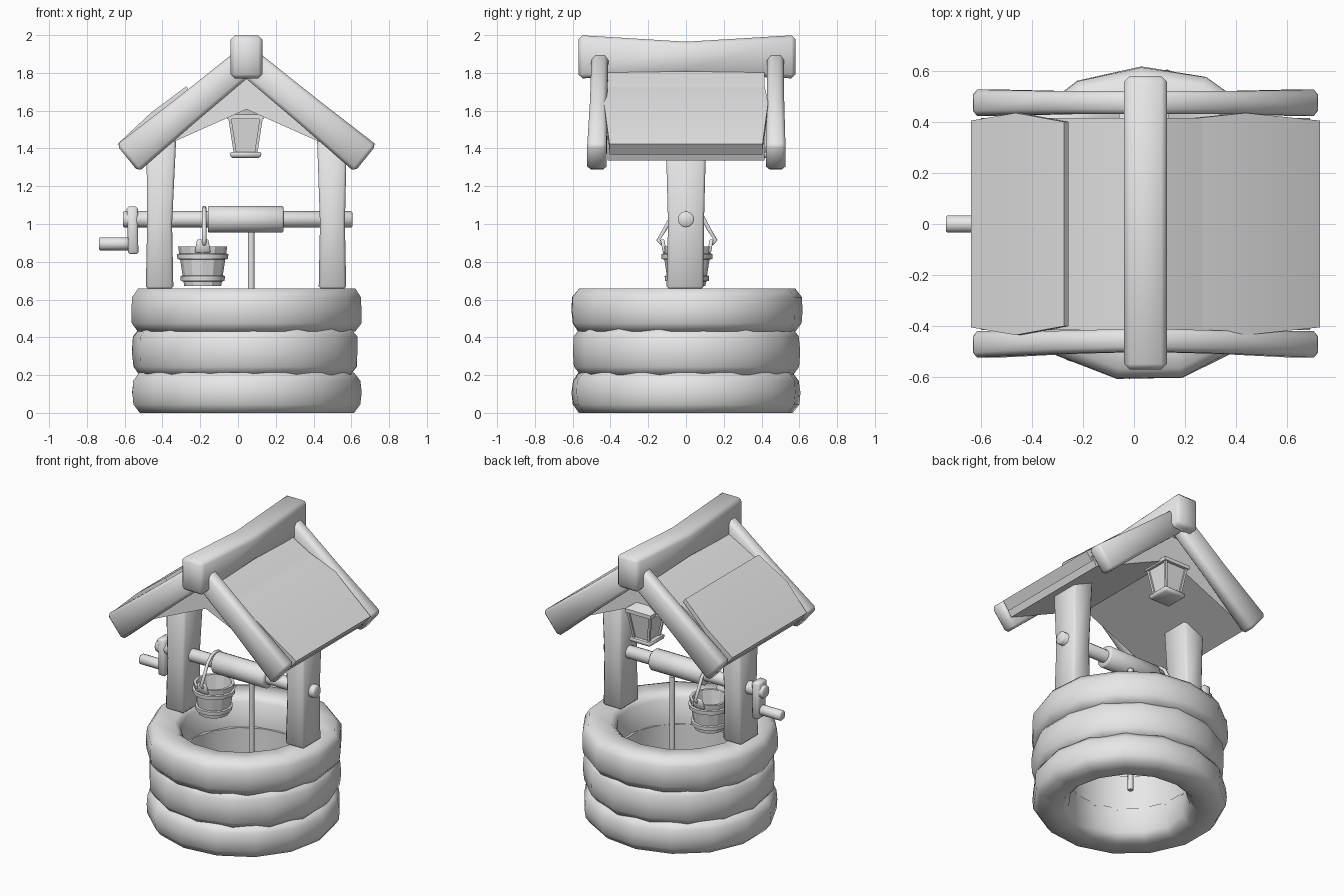
import bpy, bmesh, math, random
from mathutils import Vector

random.seed(4)
if "Cube" in bpy.data.objects:
    bpy.data.objects.remove(bpy.data.objects["Cube"])

GREY = (0.8, 0.8, 0.8, 1)
mat = bpy.data.materials.new("plain grey")
mat.use_nodes = True
mat.diffuse_color = GREY
mat.node_tree.nodes["Principled BSDF"].inputs["Base Color"].default_value = GREY

X, Y, Z = Vector((1, 0, 0)), Vector((0, 1, 0)), Vector((0, 0, 1))
CX = 0.045  # centre line of the well and roof


def solid(name, rings, closed=False, bevel=0.0, angle=50):
    """Skin a row of equal rings; capped at the ends, or joined into a loop."""
    bm = bmesh.new()
    loops = [[bm.verts.new(p) for p in ring] for ring in rings]
    n = len(loops[0])
    pairs = list(zip(loops, loops[1:]))
    if closed:
        pairs.append((loops[-1], loops[0]))
    else:
        bm.faces.new(loops[0])
        bm.faces.new(loops[-1])
    for a, b in pairs:
        for i in range(n):
            j = (i + 1) % n
            bm.faces.new((a[i], a[j], b[j], b[i]))
    bmesh.ops.recalc_face_normals(bm, faces=bm.faces)
    if bevel:
        bm.normal_update()
        sharp = [e for e in bm.edges if e.calc_face_angle(0) > 0.6]
        bmesh.ops.bevel(bm, geom=sharp, offset=bevel, segments=1,
                        affect='EDGES', profile=0.5)
    mesh = bpy.data.meshes.new(name)
    bm.to_mesh(mesh)
    bm.free()
    obj = bpy.data.objects.new(name, mesh)
    bpy.context.collection.objects.link(obj)
    mesh.materials.append(mat)
    bpy.ops.object.select_all(action='DESELECT')
    obj.select_set(True)
    bpy.context.view_layer.objects.active = obj
    bpy.ops.object.shade_smooth_by_angle(angle=math.radians(angle))
    return obj


def tube(name, path, u, v, n=4, wobble=0.0, turn=0.0, **kw):
    """Sweep along path entries (centre, half width on u, half width on v)."""
    k, turn = (math.sqrt(2), math.pi / 4) if n == 4 else (1, turn)
    noise = [1 + random.uniform(-wobble, wobble) for _ in range(n)]
    rings = []
    for centre, hu, hv in path:
        ring = []
        for i in range(n):
            a = math.tau * i / n + turn
            f = k * noise[i] * (1 + random.uniform(-wobble, wobble) / 2)
            ring.append(Vector(centre) + u * hu * f * math.cos(a) + v * hv * f * math.sin(a))
        rings.append(ring)
    return solid(name, rings, **kw)


def lathe(name, profile, x, y, n, **kw):
    return tube(name, [((x, y, z), r, r) for r, z in profile], X, Y, n, **kw)


def rod_x(name, x0, x1, y, z, r, n=12):
    return tube(name, [((x0, y, z), r, r), ((x1, y, z), r, r)], Y, Z, n, bevel=0.006)


# Three uneven stone courses, open through the middle, rounded at the mouths
courses = [("bottom", 0.0, 0.215, 0.612, 0.38, 0.045, 0.0),
           ("middle", 0.2, 0.45, 0.602, 0.385, 0.0, 0.0),
           ("top", 0.43, 0.658, 0.618, 0.40, 0.0, 0.035)]
for i, (label, z0, z1, r, inner, low, high) in enumerate(courses):
    profile = [(inner, z0 + low), (inner + low, z0), (r - 0.038, z0), (r - 0.005, z0 + 0.045),
               (r, (z0 + z1) / 2), (r - 0.005, z1 - 0.045), (r - 0.038, z1),
               (inner + high, z1), (inner, z1 - high)]
    if not low:
        profile.pop(0)
    if not high:
        profile.pop()
    lathe(label + "_stone_course", profile, CX, 0, 15, closed=True,
          wobble=0.011, turn=0.17 * i, angle=65)

# Posts
for label, x0, x1 in (("right", -0.415, -0.405), ("left", 0.5, 0.497)):
    tube(label + "_post", [((x0, -0.005, 0.655), 0.073, 0.098),
                           ((x0, 0, 1.0), 0.066, 0.095),
                           ((x1, 0, 1.5), 0.08, 0.108)], X, Y, bevel=0.014)

# Sagging ridge beam, slightly narrower underneath at the ends
tube("ridge_beam", [((CX, -0.57, 1.885), 0.084, 0.115),
                    ((CX, 0, 1.88), 0.084, 0.085),
                    ((CX, 0.58, 1.885), 0.084, 0.115)], X, Z, bevel=0.022)

# Rafters and bowed roof sheets on both slopes
for side, label in ((-1, "right"), (1, "left")):
    up = Vector((side * 0.63, 0, 0.78))
    for y_mid, y_end, place in ((-0.455, -0.472, "front"), (0.475, 0.475, "back")):
        top = Vector((CX, y_mid, 1.865))
        foot = Vector((CX + side * 0.63, y_end, 1.347))
        tube(f"{place}_{label}_rafter", [(top, 0.045, 0.074),
                                         ((top + foot) / 2, 0.045, 0.08),
                                         (foot, 0.052, 0.092)], Y, up, bevel=0.02)

    start, height, bow = (0.05, 1.795, 0.045) if side > 0 else (0.31, 1.718, 0.022)
    head = Vector((CX + side * start, 0, height))
    eave = Vector((CX + side * 0.66, 0, 1.395))
    mid = (head + eave) / 2 + up * bow
    tube(label + "_roof_sheet", [(head, 0.40, 0.014), (mid, 0.435, 0.016),
                                 (eave, 0.405, 0.036)], Y, up, angle=40)

# Roof body with bowed slopes and a shallow open underside
slope = [(0.35, 1.655), (0.645, 1.4), (0.61, 1.335)]
outline = [(0, 1.85)] + slope + [(0, 1.607)] + [(-x, z) for x, z in reversed(slope)]
solid("roof_body", [[Vector((CX + x, y, z)) for x, z in outline]
                    for y in (-0.415, 0.415)], angle=30)

# Winch: axle, drum, crank
rod_x("axle", -0.61, 0.605, 0, 1.025, 0.043)
rod_x("winch_drum", -0.16, 0.24, 0, 1.025, 0.072, 14)
tube("crank_arm", [((-0.555, 0, 0.84), 0.028, 0.045), ((-0.557, 0, 0.97), 0.027, 0.042),
                   ((-0.56, 0, 1.092), 0.03, 0.048)], X, Y, bevel=0.01)
rod_x("crank_handle", -0.737, -0.53, 0, 0.895, 0.034)

# Rope hanging down the shaft
lathe("hanging_rope", [(0.018, 0.1), (0.018, 0.97)], 0.07, 0.05, 8)

# Bucket with hoops, ears and bail
BX, BY = -0.187, 0.005
lathe("bucket", [(0.098, 0.672), (0.13, 0.88), (0.112, 0.88), (0.085, 0.69)],
      BX, BY, 12, angle=25)
for label, z, r in (("upper", 0.828, 0.122), ("lower", 0.712, 0.104)):
    lathe(label + "_bucket_hoop", [(r - 0.01, z - 0.018), (r + 0.012, z - 0.013),
                                   (r + 0.014, z + 0.013), (r - 0.01, z + 0.018)],
          BX, BY, 16, closed=True)
for s, label in ((-1, "front"), (1, "back")):
    tube(label + "_bucket_ear", [((BX, BY + s * 0.118, 0.85), 0.042, 0.01),
                                 ((BX, BY + s * 0.13, 0.918), 0.03, 0.01)], X, Y, bevel=0.004)

half = [(0.13, 0.895), (0.152, 0.915), (0.115, 0.975), (0.078, 1.045), (0.04, 1.078)]
arch = [(-y, z) for y, z in half] + [(0, 1.086)] + half[::-1]
curve = bpy.data.curves.new("bucket_bail", 'CURVE')
curve.dimensions = '3D'
curve.bevel_depth = 0.012
curve.bevel_resolution = 1
curve.use_fill_caps = True
spline = curve.splines.new('POLY')
spline.points.add(len(arch) - 1)
for point, (y, z) in zip(spline.points, arch):
    point.co = (BX + 0.008, BY + y, z, 1)
curve.materials.append(mat)
bpy.context.collection.objects.link(bpy.data.objects.new("bucket_bail", curve))

# Lantern under the back gable
LX, LY = 0.04, 0.37


def lantern_part(name, levels, **kw):
    tube(name, [((LX, LY, z), h, h) for z, h in levels], X, Y, **kw)


lantern_part("lantern_base", [(1.35, 0.078), (1.38, 0.086)], bevel=0.008)
lantern_part("lantern_glass", [(1.375, 0.052), (1.56, 0.08)])
lantern_part("lantern_cap", [(1.555, 0.098), (1.58, 0.098), (1.62, 0.04)])
for sx in (-1, 1):
    for sy in (-1, 1):
        tube("lantern_corner_bar", [((LX + sx * 0.055, LY + sy * 0.055, 1.375), 0.008, 0.008),
                                    ((LX + sx * 0.083, LY + sy * 0.083, 1.56), 0.008, 0.008)], X, Y)
